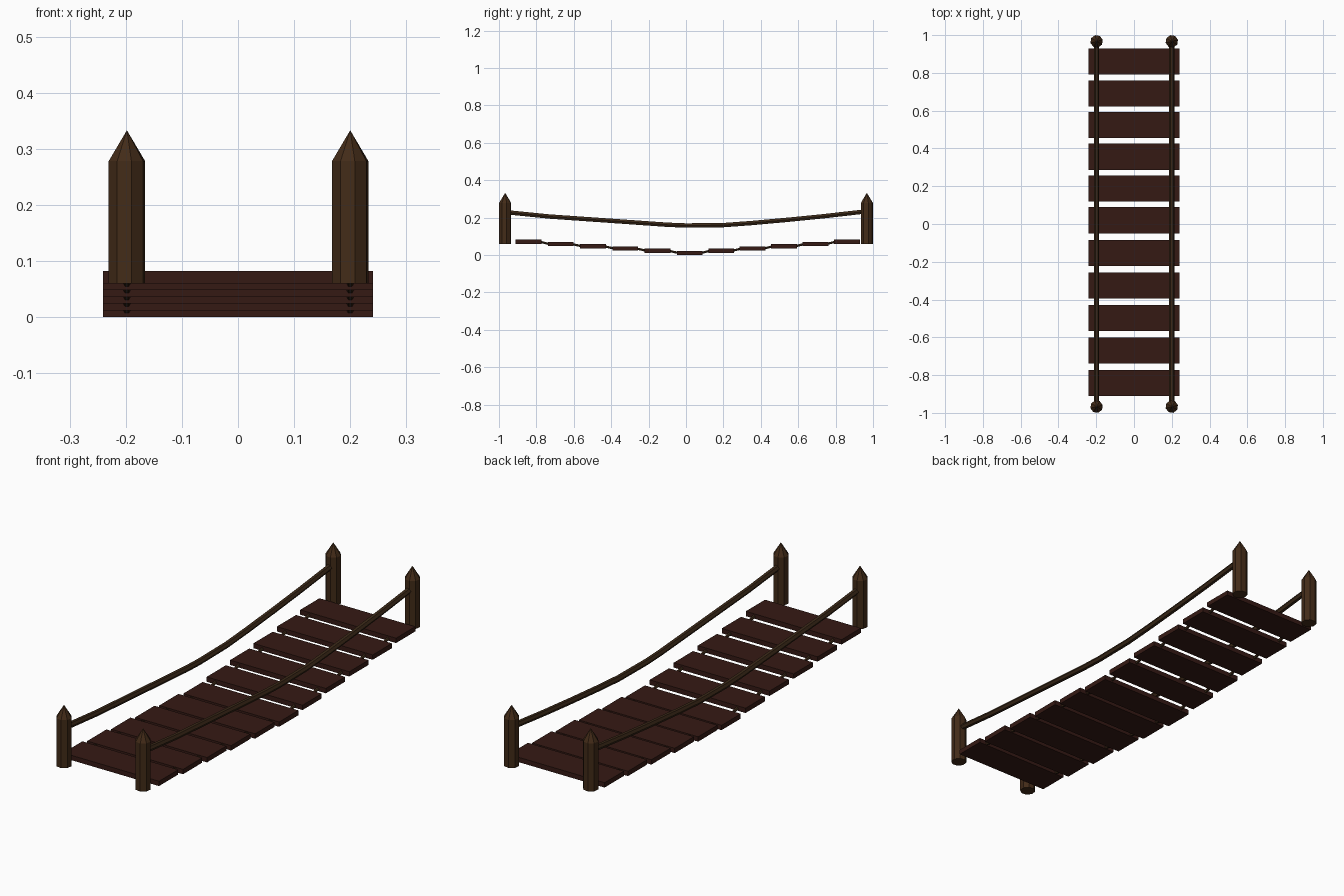
import bpy, math
from mathutils import Vector

if "Cube" in bpy.data.objects:
    bpy.data.objects.remove(bpy.data.objects["Cube"])


def material(name, rgb):
    m = bpy.data.materials.new(name)
    m.diffuse_color = (*rgb, 1)
    m.use_nodes = True
    m.node_tree.nodes["Principled BSDF"].inputs["Base Color"].default_value = m.diffuse_color
    return m


PLANK = material("dark_red_wood", (0.036, 0.010, 0.007))
POST = material("brown_wood", (0.055, 0.024, 0.009))
ROPE = material("rope_brown", (0.044, 0.022, 0.009))


def mesh_object(name, verts, faces, mat):
    me = bpy.data.meshes.new(name)
    me.from_pydata(verts, [], faces)
    me.materials.append(mat)
    ob = bpy.data.objects.new(name, me)
    bpy.context.collection.objects.link(ob)
    return ob


def plank(name, y, z, w=0.482, d=0.138, h=0.022):
    bpy.ops.mesh.primitive_cube_add(size=1, location=(0, y, z + h / 2))
    ob = bpy.context.object
    ob.name = name
    ob.scale = (w, d, h)
    ob.data.materials.append(PLANK)


def post(name, x, y, n=8, r=0.0335, turn=math.radians(14)):
    ring = [(x + r * math.cos(turn + math.tau * i / n),
             y + r * math.sin(turn + math.tau * i / n)) for i in range(n)]
    verts = [(*p, 0.06) for p in ring] + [(*p, 0.278) for p in ring] + [(x, y, 0.333)]
    faces = [tuple(reversed(range(n)))]
    for i in range(n):
        j = (i + 1) % n
        faces += [(i, j, n + j, n + i), (n + i, n + j, 2 * n)]
    mesh_object(name, verts, faces, POST)


def rope(name, x, path, r, n=6):
    # hexagonal tube swept along a y/z path
    verts, faces = [], []
    for y, z in path:
        for i in range(n):
            a = math.tau * i / n
            verts.append((x + r * math.cos(a), y, z + r * math.sin(a)))
    for k in range(len(path) - 1):
        for i in range(n):
            j = (i + 1) % n
            faces.append((k * n + i, (k + 1) * n + i, (k + 1) * n + j, k * n + j))
    last = (len(path) - 1) * n
    faces += [tuple(range(n)), tuple(last + i for i in reversed(range(n)))]
    mesh_object(name, verts, faces, ROPE)


# walking planks, sagging towards the middle
deck = []
for i in range(-5, 6):
    y = 0.02 + i * (0.168 if i > 0 else 0.1725)
    z = 0.012 * abs(i)
    plank(f"plank_{i + 6}", y, z)
    deck += [(y - 0.06, z + 0.011), (y + 0.06, z + 0.011)]

# hand rope path
rail = [(-0.95, 0.228), (-0.73, 0.206), (-0.5, 0.190), (-0.2, 0.169), (-0.1, 0.162),
        (0, 0.158), (0.2, 0.160), (0.35, 0.171), (0.55, 0.189), (0.73, 0.207), (0.95, 0.232)]

for side, x in (("left", -0.198), ("right", 0.2)):
    rope(f"{side}_hand_rope", x, rail, 0.0135)
    rope(f"{side}_deck_rope", x, deck, 0.007)
    for end, y in (("front", -0.967), ("back", 0.967)):
        post(f"{end}_{side}_post", x, y)
